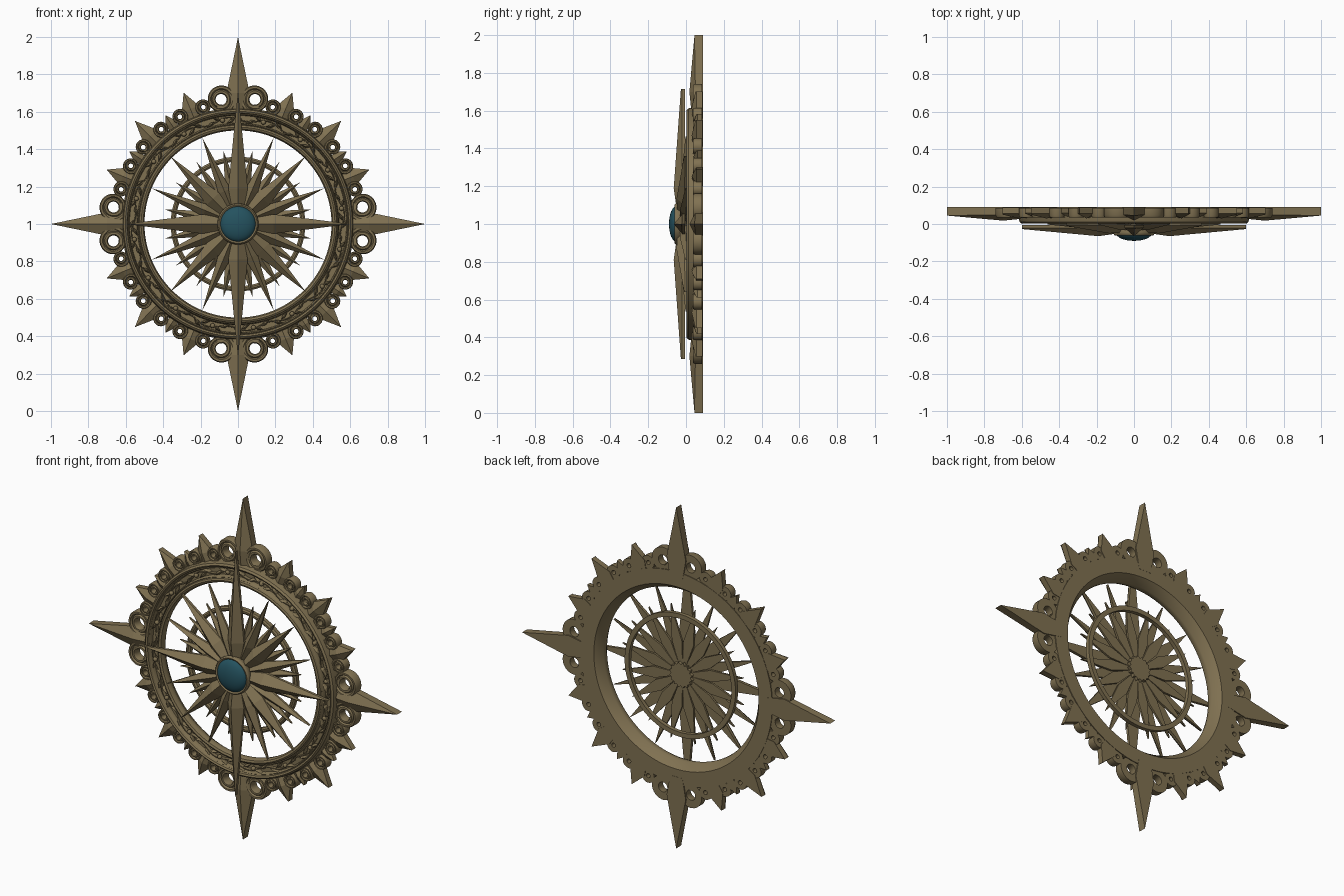
import bpy, bmesh, math
from mathutils import Vector, Matrix

if "Cube" in bpy.data.objects:
    bpy.data.objects.remove(bpy.data.objects["Cube"])

def material(name, col):
    m = bpy.data.materials.new(name)
    m.diffuse_color = col
    m.use_nodes = True
    m.node_tree.nodes["Principled BSDF"].inputs["Base Color"].default_value = m.diffuse_color
    return m

BRONZE = material("aged_bronze", (0.215, 0.165, 0.083, 1))
TEAL = material("teal_stone", (0.018, 0.085, 0.115, 1))

def finish(name, bm, mat=BRONZE, smooth=False):
    bmesh.ops.recalc_face_normals(bm, faces=bm.faces)
    me = bpy.data.meshes.new(name)
    bm.to_mesh(me)
    bm.free()
    ob = bpy.data.objects.new(name, me)
    ob.location.z = 1
    me.materials.append(mat)
    bpy.context.collection.objects.link(ob)
    if smooth:
        bpy.ops.object.select_all(action='DESELECT')
        ob.select_set(True)
        bpy.context.view_layer.objects.active = ob
        bpy.ops.object.shade_smooth_by_angle(angle=math.radians(35))

def polar(r, deg):
    a = math.radians(deg)
    return Vector((r * math.cos(a), r * math.sin(a)))

def skin(bm, rows, closed=False):
    """Join rows of points into a tube; cap the ends unless closed."""
    vs = [[bm.verts.new(p) for p in row] for row in rows]
    n = len(vs[0])
    for i in range(len(vs) if closed else len(vs) - 1):
        a, b = vs[i], vs[(i + 1) % len(vs)]
        for j in range(n):
            k = (j + 1) % n
            bm.faces.new((a[j], a[k], b[k], b[j]))
    if not closed:
        bm.faces.new(vs[0])
        bm.faces.new(vs[-1][::-1])

def blade(bm, origin, deg, stations, back):
    """Ridged blade; stations are (distance, half width, edge y, ridge y)."""
    d, n = polar(1, deg), polar(1, deg + 90)
    rows = []
    for r, w, e, ridge in stations:
        row = []
        for s, y in ((-w, back), (-w, e), (0, ridge), (w, e), (w, back)):
            p = origin + d * r + n * s
            row.append((p.x, y, p.y))
        rows.append(row)
    skin(bm, rows)

def ribbon(bm, pts, widths, section, closed=False):
    """Sweep a (side, y) section along a path in the front plane."""
    rows, N = [], len(pts)
    for i, p in enumerate(pts):
        a = pts[(i - 1) % N] if closed or i else p
        b = pts[(i + 1) % N] if closed or i < N - 1 else p
        t = (b - a).normalized()
        n = Vector((-t.y, t.x))
        row = []
        for s, y in section:
            q = p + n * s * widths[i]
            row.append((q.x, y, q.y))
        rows.append(row)
    skin(bm, rows, closed)

def lathe(bm, profile, seg):
    """Revolve a closed (radius, y) profile about the y axis."""
    skin(bm, [[(r * polar(1, 360 * i / seg).x, y, r * polar(1, 360 * i / seg).y)
               for r, y in profile] for i in range(seg)], True)

O = Vector((0, 0))

# Moulded outer ring: sunken front channel, opening flared towards the back
bm = bmesh.new()
lathe(bm, [(.535, .09), (.502, .045), (.50, .025), (.507, .008), (.518, .003), (.527, .008), (.53, .02),
           (.533, .016), (.537, .022), (.540, .04), (.580, .04), (.583, .022), (.587, .016),
           (.590, .02), (.593, .008), (.602, .003), (.612, .012), (.616, .03), (.622, .09)], 96)
finish("outer_ring", bm, smooth=True)

# Vine, leaves and berries inside the channel
bm = bmesh.new()
pts = [polar(.56 + .012 * math.sin(math.radians(i * 1.5 * 16)), i * 1.5) for i in range(240)]
ribbon(bm, pts, [.004] * 240, [(-1, .045), (-.6, .022), (.6, .022), (1, .045)], True)
for i in range(32):
    a = i * 11.25
    for side in (-1, 1):
        blade(bm, polar(.56, a + side * 2), a + 90 + side * 28,
              [(0, .001, .030, .024), (.02, .009, .026, .012), (.05, 0, .026, .020)], .043)
finish("ring_vine", bm)
bm = bmesh.new()
for i in range(16):
    p = polar(.56, i * 22.5 + 8.5)
    bmesh.ops.create_icosphere(bm, subdivisions=2, radius=.013,
                               matrix=Matrix.Translation((p.x, .025, p.y)))
finish("ring_berries", bm, smooth=True)

# Four large outer spikes
bm = bmesh.new()
for k in range(4):
    blade(bm, O, 90 * k, [(.58, .04, .05, .03), (.70, .062, .05, .018), (1.0, 0, .045, .045)], .091)
finish("cardinal_spikes", bm)

# Smaller crown spikes, with low leaf tips between them
bm = bmesh.new()
for k in range(16):
    if k % 4:
        tip = .78 if k % 4 == 2 else .76
        blade(bm, O, 22.5 * k, [(.60, .035, .055, .035), (.665, .05, .055, .03), (tip, 0, .055, .05)], .088)
finish("crown_spikes", bm)
bm = bmesh.new()
for k in range(16):
    if k % 4 in (1, 2):
        blade(bm, O, 22.5 * k + 11.25, [(.60, .022, .06, .045), (.645, .032, .06, .04), (.70, 0, .06, .055)], .085)
finish("crown_leaf_tips", bm)

# Grooved scrolls: spiral bands, mirrored in pairs about each spike
SECTION = [(-1, .085), (-1, .047), (-.75, .036), (-.3, .036), (0, .046),
           (.3, .036), (.75, .036), (1, .047), (1, .085)]

def scroll(bm, r, deg, rad, width, mirror):
    c, pts, ws = polar(r, deg), [], []
    for i in range(33):
        t = i / 32
        ang = deg - mirror * (215 - 400 * t)
        pts.append(c + polar(rad * (1.0 - .2 * t), ang))
        ws.append(width * (1.1 - .35 * t))
    ribbon(bm, pts, ws, SECTION)

bm = bmesh.new()
for k in range(4):
    for s in (-1, 1):
        scroll(bm, .672, 90 * k + s * 7.8, .058, .025, s)
finish("large_scrolls", bm, smooth=True)
bm = bmesh.new()
for k in range(16):
    for s in (-1, 1):
        if k % 4:
            scroll(bm, .652, 22.5 * k + s * 6.0, .030, .016, s)
finish("small_scrolls", bm, smooth=True)
# Blocks behind the scrolls, joining them to the ring
bm = bmesh.new()
for k in range(16):
    for s in (-1, 1):
        a = 22.5 * k + s * (6.0 if k % 4 else 8)
        blade(bm, O, a, [(.60, .032, .066, .06), (.64, .022, .066, .06)], .08)
finish("scroll_roots", bm)

# Thin inner ring, set behind the star
bm = bmesh.new()
lathe(bm, [(.333, .055), (.333, .032), (.342, .025), (.351, .025), (.36, .032), (.36, .055)], 72)
finish("inner_ring", bm, smooth=True)

# Layered star: thin rays, middle rays, diagonal rays, long cardinal rays
bm = bmesh.new()
for k in range(16):
    blade(bm, O, 22.5 * k + 11.25, [(.05, .01, .02, -.01), (.19, .033, .02, -.008), (.40, 0, .024, .02)], .032)
finish("thin_rays", bm)
bm = bmesh.new()
for k in range(16):
    if k % 2:
        blade(bm, O, 22.5 * k, [(.05, .015, .0, -.03), (.19, .034, .0, -.032), (.50, 0, .004, -.003)], .014)
finish("middle_rays", bm)
bm = bmesh.new()
for k in range(4):
    blade(bm, O, 90 * k + 45, [(.05, .02, -.01, -.045), (.19, .046, -.01, -.05), (.51, 0, -.004, -.01)], .01)
finish("diagonal_rays", bm)
bm = bmesh.new()
for k in range(4):
    tip = .715 if k % 2 else .60
    blade(bm, O, 90 * k, [(.05, .025, -.02, -.045), (.19, .052, -.02, -.065), (tip, 0, -.022, -.027)], -.006)
finish("cardinal_rays", bm)

# Hub, setting and notched back boss
bm = bmesh.new()
lathe(bm, [(.03, .0), (.09, .0), (.102, -.02), (.110, -.045), (.108, -.056), (.102, -.062),
           (.096, -.06), (.09, -.052), (.03, -.052)], 48)
finish("hub_setting", bm, smooth=True)
bm = bmesh.new()
rim = [polar(.075 if i % 2 else .063, i * 11.25) for i in range(32)]
skin(bm, [[(p.x, y, p.y) for p in rim] for y in (-.05, .05)])
finish("hub_back", bm)

# Domed stone
bm = bmesh.new()
bmesh.ops.create_uvsphere(bm, u_segments=32, v_segments=16, radius=1)
bmesh.ops.transform(bm, verts=bm.verts, matrix=Matrix.Translation((0, -.05, 0)) @
                    Matrix.Diagonal((.095, .04, .095, 1)) @ Matrix.Rotation(math.pi / 2, 4, 'X'))
finish("centre_stone", bm, TEAL, smooth=True)
